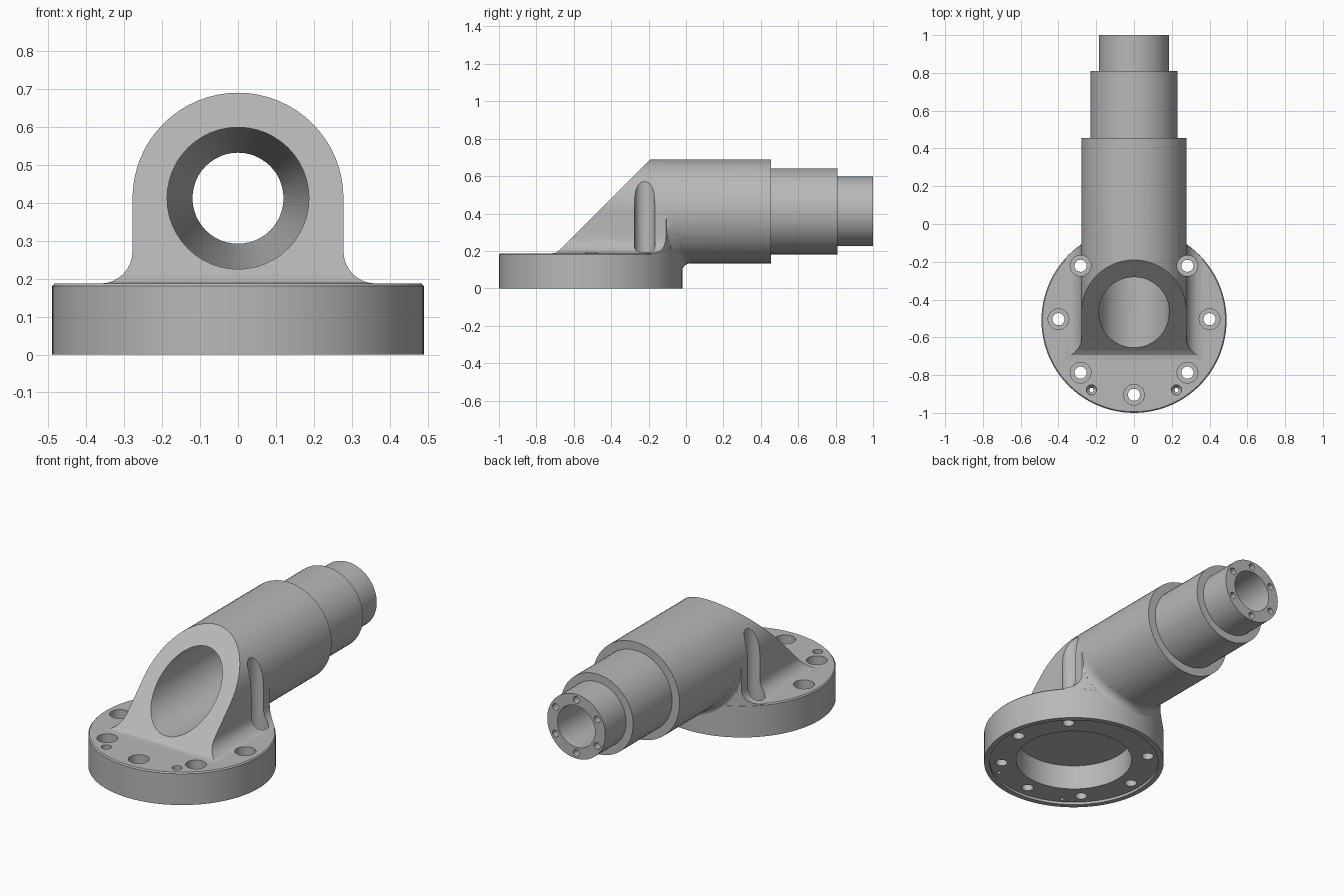
import bpy, bmesh, math
from mathutils import Matrix, Vector

old = bpy.data.objects.get("Cube")
if old:
    bpy.data.objects.remove(old, do_unlink=True)

GREY = bpy.data.materials.new("machined_grey")
GREY.use_nodes = True
COLOR = (0.48, 0.48, 0.48, 1.0)
GREY.diffuse_color = COLOR
GREY.node_tree.nodes["Principled BSDF"].inputs["Base Color"].default_value = COLOR

AXIS_Z = 0.412          # height of the barrel axis
BARREL_R = 0.278
FLANGE_Y, FLANGE_R = -0.51, 0.49
TOP = 0.187             # top of the flange


def finish(name, bm):
    """Turn a bmesh into a linked object."""
    bmesh.ops.recalc_face_normals(bm, faces=bm.faces[:])
    mesh = bpy.data.meshes.new(name)
    bm.to_mesh(mesh)
    bm.free()
    mesh.materials.append(GREY)
    ob = bpy.data.objects.new(name, mesh)
    bpy.context.scene.collection.objects.link(ob)
    return ob


def lathe(name, profile, centres, segments=64, along_y=False):
    """Revolve (radius, height) points, one copy at each centre."""
    bm = bmesh.new()
    for c in centres:
        verts = [bm.verts.new((r, 0, h)) for r, h in profile]
        edges = [bm.edges.new(p) for p in zip(verts, verts[1:])]
        made = bmesh.ops.spin(bm, geom=verts + edges, cent=(0, 0, 0), axis=(0, 0, 1),
                              angle=math.tau, steps=segments, use_duplicate=False)
        new = [v for v in bm.verts if not v.tag]
        m = Matrix.Translation(c)
        if along_y:
            m = m @ Matrix.Rotation(-math.pi / 2, 4, 'X')
        bmesh.ops.transform(bm, matrix=m, verts=new)
        for v in new:
            v.tag = True
    bmesh.ops.remove_doubles(bm, verts=bm.verts[:], dist=1e-5)
    return finish(name, bm)


def prism(name, points, offset):
    """Extrude a closed outline of 3D points by an offset."""
    bm = bmesh.new()
    face = bm.faces.new([bm.verts.new(p) for p in points])
    made = bmesh.ops.extrude_face_region(bm, geom=[face], use_keep_orig=True)
    bmesh.ops.translate(bm, vec=Vector(offset),
                        verts=[g for g in made["geom"] if isinstance(g, bmesh.types.BMVert)])
    return finish(name, bm)


def boolean(ob, other, operation):
    mod = ob.modifiers.new(operation.lower(), 'BOOLEAN')
    mod.operation, mod.object, mod.solver = operation, other, 'EXACT'
    other.hide_render = True
    with bpy.context.temp_override(object=ob, active_object=ob, selected_objects=[ob]):
        bpy.ops.object.modifier_apply(modifier=mod.name)


def cylinder(r, low, high):
    return [(0, low), (r, low), (r, high), (0, high)]


# Flange with a stepped recess underneath
flange = lathe("flange", [(0, 0.16), (0.315, 0.16), (0.315, 0.015), (0.46, 0.015), (0.46, 0),
                          (FLANGE_R, 0), (FLANGE_R, 0.18), (0.484, TOP), (0, TOP)],
               [(0, FLANGE_Y, 0)], 96)

# Stepped barrel lying along y
housing = lathe("housing", [(0, -0.75), (BARREL_R, -0.75), (BARREL_R, 0.455), (0.23, 0.455),
                            (0.23, 0.81), (0.185, 0.81), (0.185, 1.0), (0, 1.0)],
                [(0, 0, AXIS_Z)], 64, True)

# Upright base below the barrel, flared where it meets the flange
flare = 0.085
half = [(BARREL_R + flare, 0.17)]
for i in range(9):
    a = math.radians(-90 - 90 * i / 8)
    half.append((BARREL_R + flare + flare * math.cos(a), TOP + flare + flare * math.sin(a)))
half.append((BARREL_R, AXIS_Z))
outline = half + [(-x, z) for x, z in reversed(half)]
base = prism("base", [(x, -0.73, z) for x, z in outline], (0, 0.9, 0))
round_limit = lathe("round_limit", cylinder(FLANGE_R - 0.001, 0.05, 0.9),
                    [(0, FLANGE_Y, 0)], 96)
boolean(base, round_limit, 'INTERSECT')
boolean(housing, base, 'UNION')

# Slanted front face, easing into the flange
slope = prism("slope_cutter", [(-1, y, z) for y, z in
              [(-1.3, 0.1855), (-0.725, 0.1855), (-0.695, 0.191), (-0.67, 0.21),
               (0.3, 1.18), (-1.3, 1.18)]], (2, 0, 0))
# Tapering bore through the whole barrel
bore = lathe("bore_cutter", [(0, -1.2), (0.187, -1.2), (0.187, 0.3), (0.12, 0.8),
                             (0.12, 1.2), (0, 1.2)], [(0, 0, AXIS_Z)], 48, True)
recess = lathe("recess_cutter", cylinder(0.316, -0.1, 0.165), [(0, FLANGE_Y, 0)], 64)
# Six small holes in the rear end
end_spots = [(0.153 * math.cos(math.radians(90 + 60 * i)), 0,
              AXIS_Z + 0.153 * math.sin(math.radians(90 + 60 * i))) for i in range(6)]
end_holes = lathe("end_hole_cutter", cylinder(0.019, 0.94, 1.1), end_spots, 16, True)
# Counterbored bolt holes, all round except under the barrel
bolt_spots = [(0.4 * math.cos(math.radians(135 + 45 * i)),
               FLANGE_Y + 0.006 + 0.4 * math.sin(math.radians(135 + 45 * i)), 0) for i in range(7)]
bolts = lathe("bolt_cutter", [(0, -0.1), (0.032, -0.1), (0.032, 0.11), (0.055, 0.11),
                              (0.055, 0.8), (0, 0.8)], bolt_spots, 32)
# Two dowel holes near the front
dowels = lathe("dowel_cutter", [(0, -0.1), (0.011, -0.1), (0.011, 0.14), (0.027, 0.16),
                                (0.027, 0.3), (0, 0.3)],
               [(s * 0.225, -0.878, 0) for s in (-1, 1)], 20)

for cutter in (slope, bore, recess, end_holes, bolts):
    boolean(housing, cutter, 'DIFFERENCE')
for cutter in (bolts, dowels):
    boolean(flange, cutter, 'DIFFERENCE')

# Concave blend between the back of the flange and the underside of the barrel
bm = bmesh.new()
rows, r = [], 0.045
for i in range(33):
    x = 0.272 * math.sin(math.radians(-90 + 180 * i / 32))
    h = AXIS_Z - math.sqrt(BARREL_R ** 2 - x * x)
    y = FLANGE_Y + math.sqrt(FLANGE_R ** 2 - x * x) - 0.001
    section = [(y - 0.03, h + 0.01), (y - 0.03, h - r)]
    for k in range(7):
        a = math.radians(180 - 90 * k / 6)
        section.append((y + r + r * math.cos(a), h - r + r * math.sin(a)))
    section.append((y + r, h + 0.01))
    rows.append([bm.verts.new((x, *p)) for p in section])
n = len(rows[0])
for a, b in zip(rows, rows[1:]):
    for k in range(n):
        bm.faces.new((a[k], a[(k + 1) % n], b[(k + 1) % n], b[k]))
bm.faces.new(rows[0])
bm.faces.new(rows[-1])
back_blend = finish("back_blend", bm)

# Remove the helpers and shade the parts
for helper in (base, round_limit, slope, bore, recess, end_holes, bolts, dowels):
    bpy.data.objects.remove(helper, do_unlink=True)
for ob in bpy.context.view_layer.objects:
    ob.select_set(ob in (flange, housing, back_blend))
bpy.context.view_layer.objects.active = housing
bpy.ops.object.shade_smooth_by_angle(angle=math.radians(30))
